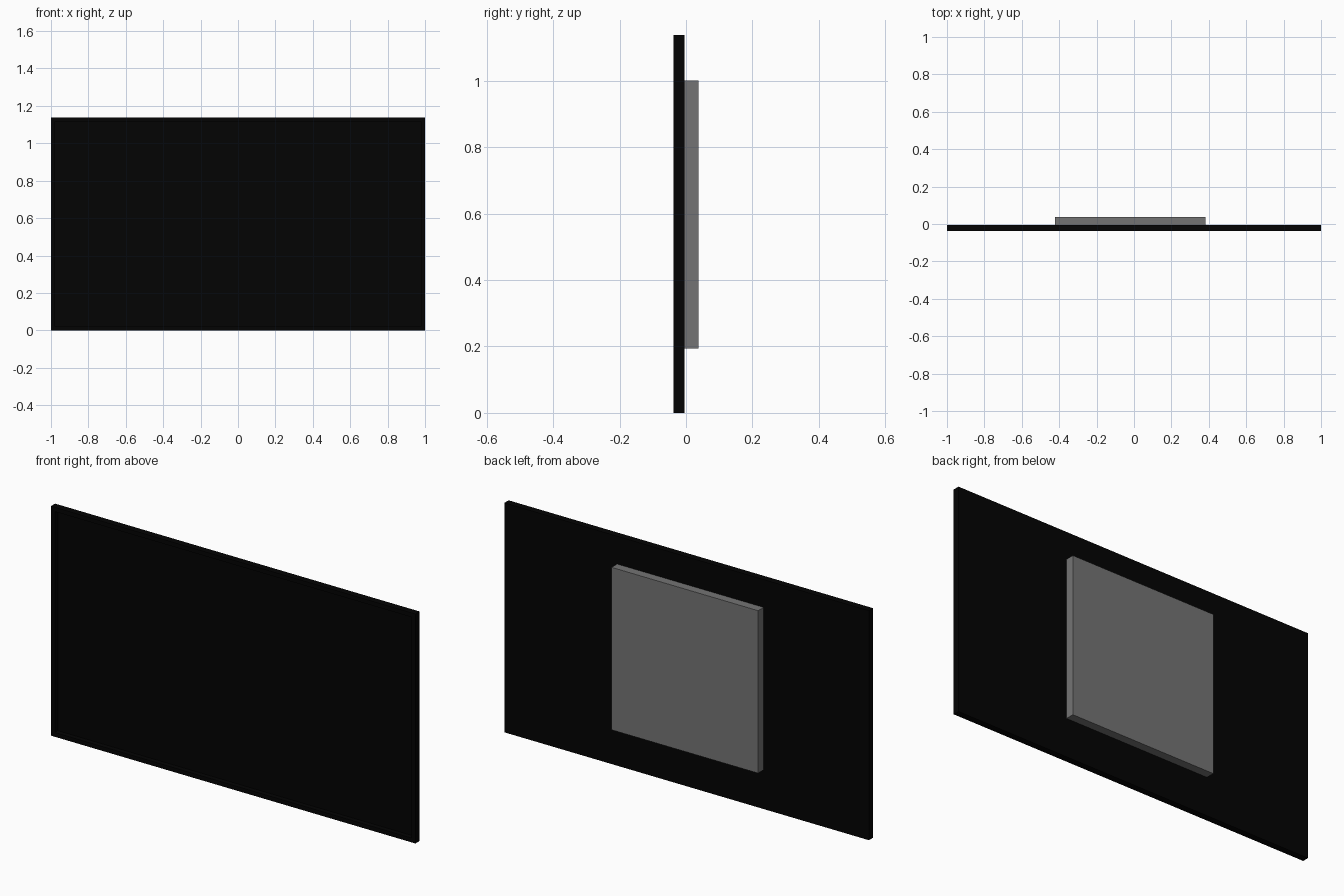
import bpy, bmesh

if "Cube" in bpy.data.objects:
    bpy.data.objects.remove(bpy.data.objects["Cube"])


def material(name, rgb):
    m = bpy.data.materials.new(name)
    m.diffuse_color = (*rgb, 1)
    m.use_nodes = True
    m.node_tree.nodes["Principled BSDF"].inputs["Base Color"].default_value = m.diffuse_color
    return m


def box(name, lo, hi, mat=None):
    bm = bmesh.new()
    bmesh.ops.create_cube(bm, size=1)
    for v in bm.verts:
        v.co = [(a + b) / 2 + c * (b - a) for a, b, c in zip(lo, hi, v.co)]
    me = bpy.data.meshes.new(name)
    bm.to_mesh(me)
    bm.free()
    ob = bpy.data.objects.new(name, me)
    bpy.context.collection.objects.link(ob)
    if mat:
        me.materials.append(mat)
    return ob


black = material("black", (0.001, 0.001, 0.001))
grey = material("dark_grey", (0.175, 0.175, 0.175))

# Thin display panel: narrow bezel around a recessed screen
panel = box("display_panel", (-1, -0.038, 0), (1, -0.005, 1.138), black)
bm = bmesh.new()
bm.from_mesh(panel.data)
bm.normal_update()
front = [f for f in bm.faces if f.normal.y < -0.9]
bmesh.ops.inset_region(bm, faces=front, thickness=0.03)
# Extrude the screen area straight back into the panel
screen = bmesh.ops.extrude_face_region(bm, geom=front)["geom"]
bmesh.ops.delete(bm, geom=front, context='FACES_ONLY')
bmesh.ops.translate(bm, vec=(0, 0.024, 0),
                    verts=[v for v in screen if isinstance(v, bmesh.types.BMVert)])
bmesh.ops.recalc_face_normals(bm, faces=bm.faces[:])
bm.to_mesh(panel.data)
bm.free()

# Electronics housing on the back
box("rear_housing", (-0.422, -0.005, 0.194), (0.382, 0.038, 1.0), grey)
